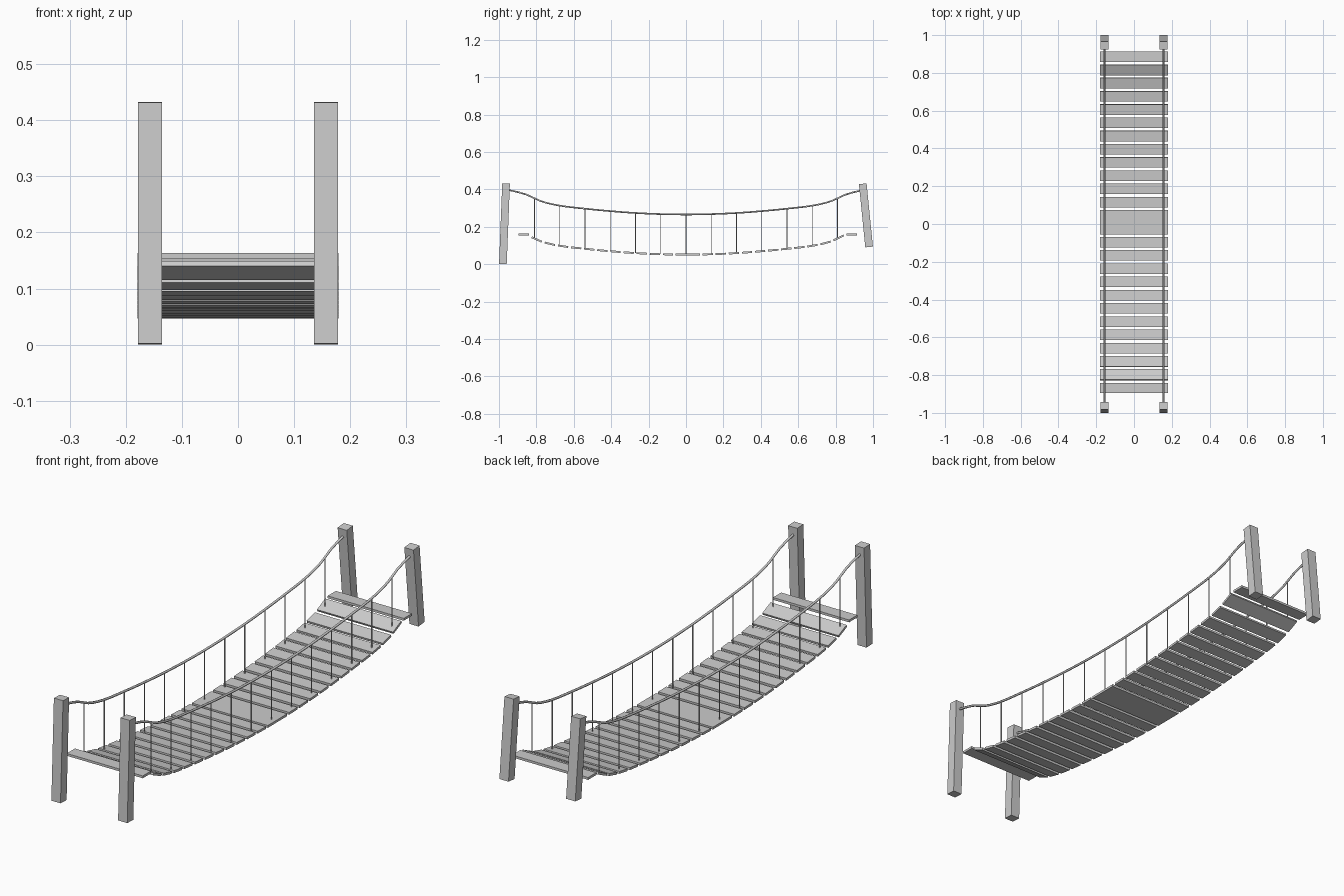
import bpy, math
from mathutils import Vector

if "Cube" in bpy.data.objects:
    bpy.data.objects.remove(bpy.data.objects["Cube"])

ROPE_X = 0.157
# sag profile: distance from middle, rope height
SAG = [(0, .266), (.135, .268), (.27, .274), (.405, .284), (.54, .297), (.68, .314),
       (.775, .337), (.855, .373), (.95, .398)]
DECK_DROP = 0.2145


def slope(i):
    if i == 0:
        return 0
    a, b = SAG[i - 1], SAG[min(i + 1, len(SAG) - 1)]
    return (b[1] - a[1]) / (b[0] - a[0])


def rope_z(y):
    """Smooth height of the hand rope at y."""
    y = min(abs(y), SAG[-1][0])
    i = max(k for k in range(len(SAG) - 1) if SAG[k][0] <= y)
    (y0, z0), (y1, z1) = SAG[i], SAG[i + 1]
    h = y1 - y0
    t = (y - y0) / h
    return ((2*t**3 - 3*t*t + 1) * z0 + (t**3 - 2*t*t + t) * h * slope(i)
            + (3*t*t - 2*t**3) * z1 + (t**3 - t*t) * h * slope(i + 1))


def deck_z(y):
    return rope_z(y) - DECK_DROP


def box(name, loc, dims, tilt=0):
    bpy.ops.mesh.primitive_cube_add(size=1, location=loc, rotation=(tilt, 0, 0))
    ob = bpy.context.object
    ob.name = name
    ob.scale = dims
    return ob


def rope(name, pts, radius):
    cu = bpy.data.curves.new(name, 'CURVE')
    cu.dimensions = '3D'
    cu.bevel_depth = radius
    cu.bevel_resolution = 1
    cu.use_fill_caps = True
    sp = cu.splines.new('POLY')
    sp.points.add(len(pts) - 1)
    for p, co in zip(sp.points, pts):
        p.co = (*co, 1)
    ob = bpy.data.objects.new(name, cu)
    bpy.context.collection.objects.link(ob)


def post(name, x, bottom, top):
    b, t = Vector((x, *bottom)), Vector((x, *top))
    d = t - b
    box(name, (b + t) / 2, (0.043, 0.041, d.length), math.atan2(-d.y, d.z))


# Leaning posts, hand ropes and hangers on both sides
for side, x in (("left", -ROPE_X), ("right", ROPE_X)):
    post(f"front_post_{side}", x, (-.979, .001), (-.962, .431))
    post(f"back_post_{side}", x, (.979, .092), (.945, .430))
    n = 56
    rope(f"hand_rope_{side}",
         [(x, y, rope_z(y)) for y in (-.955 + 1.905 * i / n for i in range(n + 1))], 0.005)
    for k in range(-6, 7):
        y = k * 0.135
        rope(f"hanger_{side}", [(x, y, deck_z(y)), (x, y, rope_z(y))], 0.0025)


def plank(y, width):
    h = width / 2
    tilt = math.atan2(deck_z(y + h) - deck_z(y - h), width)
    z = deck_z(y)
    if abs(y) > 0.84:          # end planks lie flat
        tilt, z = 0, 0.158
    box("plank", (0, y, z), (0.358, width / math.cos(tilt), 0.010), tilt)


# Deck planks, with one wide plank in the middle
for i in range(12):
    plank(0.116 + i * 0.07, 0.055)
    plank(-0.096 - i * 0.0702, 0.055)
plank(0.010, 0.130)
